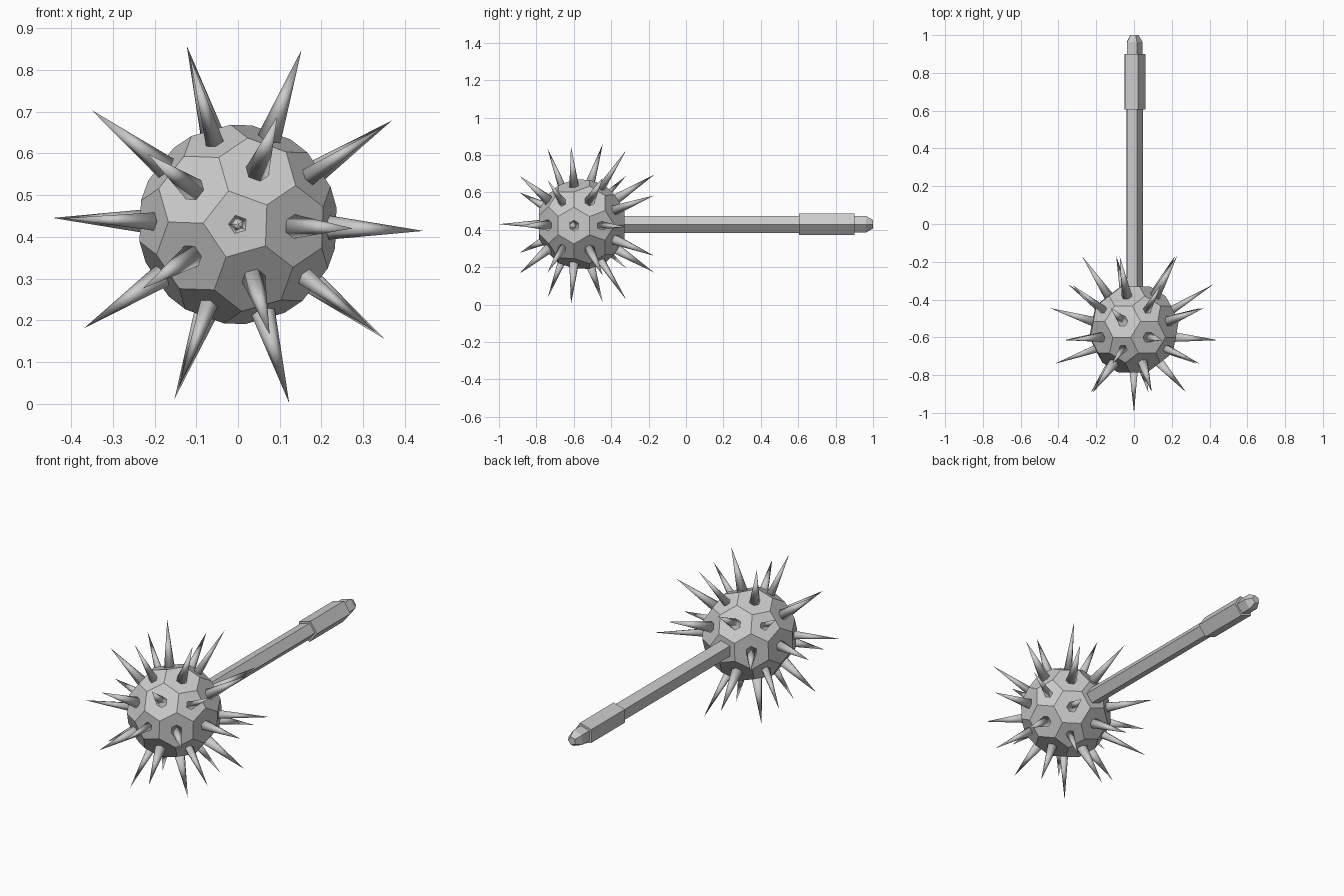
import bpy, bmesh
from math import sin, cos, radians
from mathutils import Vector

if "Cube" in bpy.data.objects:
    bpy.data.objects.remove(bpy.data.objects["Cube"])

CZ = 0.43
BALL_C = Vector((0, -0.558, CZ))    # centre of the ball
TIP_C = Vector((0, -0.53, CZ))      # centre the spike tips radiate from
R = 0.243                           # ball circumradius
PHASE = -2                          # twist about the handle axis


def direction(polar, az):
    p, a = radians(polar), radians(az)
    return Vector((sin(p) * cos(a), -cos(p), sin(p) * sin(a)))


def finish(bm, name, smooth=False):
    bmesh.ops.recalc_face_normals(bm, faces=bm.faces[:])
    me = bpy.data.meshes.new(name)
    bm.to_mesh(me)
    bm.free()
    for p in me.polygons:
        p.use_smooth = smooth
    ob = bpy.data.objects.new(name, me)
    bpy.context.collection.objects.link(ob)
    return ob


# Ball: truncated icosahedron, five-fold axis along the handle
ico = [direction(0, 0), direction(180, 0)]
for k in range(5):
    ico.append(direction(63.435, PHASE + 36 + 72 * k))
    ico.append(direction(116.565, PHASE + 72 * k))
bm = bmesh.new()
for a in ico:
    for b in ico:
        if 0.4 < a.dot(b) < 0.5:
            bm.verts.new(BALL_C + (a * 2 + b).normalized() * R)
bmesh.ops.convex_hull(bm, input=bm.verts[:])
bmesh.ops.dissolve_limit(bm, angle_limit=radians(5), verts=bm.verts[:], edges=bm.edges[:])
ball = finish(bm, "ball")

# Spikes: one per face, except where the handle joins
bm = bmesh.new()
for f in ball.data.polygons:
    pent = len(f.vertices) == 5
    n = (f.center - BALL_C).normalized()
    if n.y > 0.99:
        continue
    scale, length = (0.28, 0.47) if pent else (0.30, 0.453)
    base = [bm.verts.new(f.center + (ball.data.vertices[i].co - f.center) * scale - n * 0.004)
            for i in f.vertices]
    tip = bm.verts.new(TIP_C + n * length)
    bm.faces.new(base).smooth = False
    for i, v in enumerate(base):
        bm.faces.new((v, base[(i + 1) % len(base)], tip))
finish(bm, "spikes", smooth=True)


# Handle parts: five-sided sections along y
def rod(name, profile):
    bm = bmesh.new()
    rings = []
    for y, r in profile:
        rings.append([bm.verts.new((r * cos(radians(PHASE + 72 * k)), y,
                                    CZ + r * sin(radians(PHASE + 72 * k)))) for k in range(5)])
    for a, b in zip(rings, rings[1:]):
        for k in range(5):
            j = (k + 1) % 5
            bm.faces.new((a[k], a[j], b[j], b[k]))
    bm.faces.new(rings[0])
    bm.faces.new(rings[-1])
    return finish(bm, name)


rod("handle", [(-0.36, 0.048), (0.605, 0.048), (0.605, 0.061), (0.90, 0.061),
               (0.90, 0.046), (0.963, 0.046), (1.0, 0.024)])
